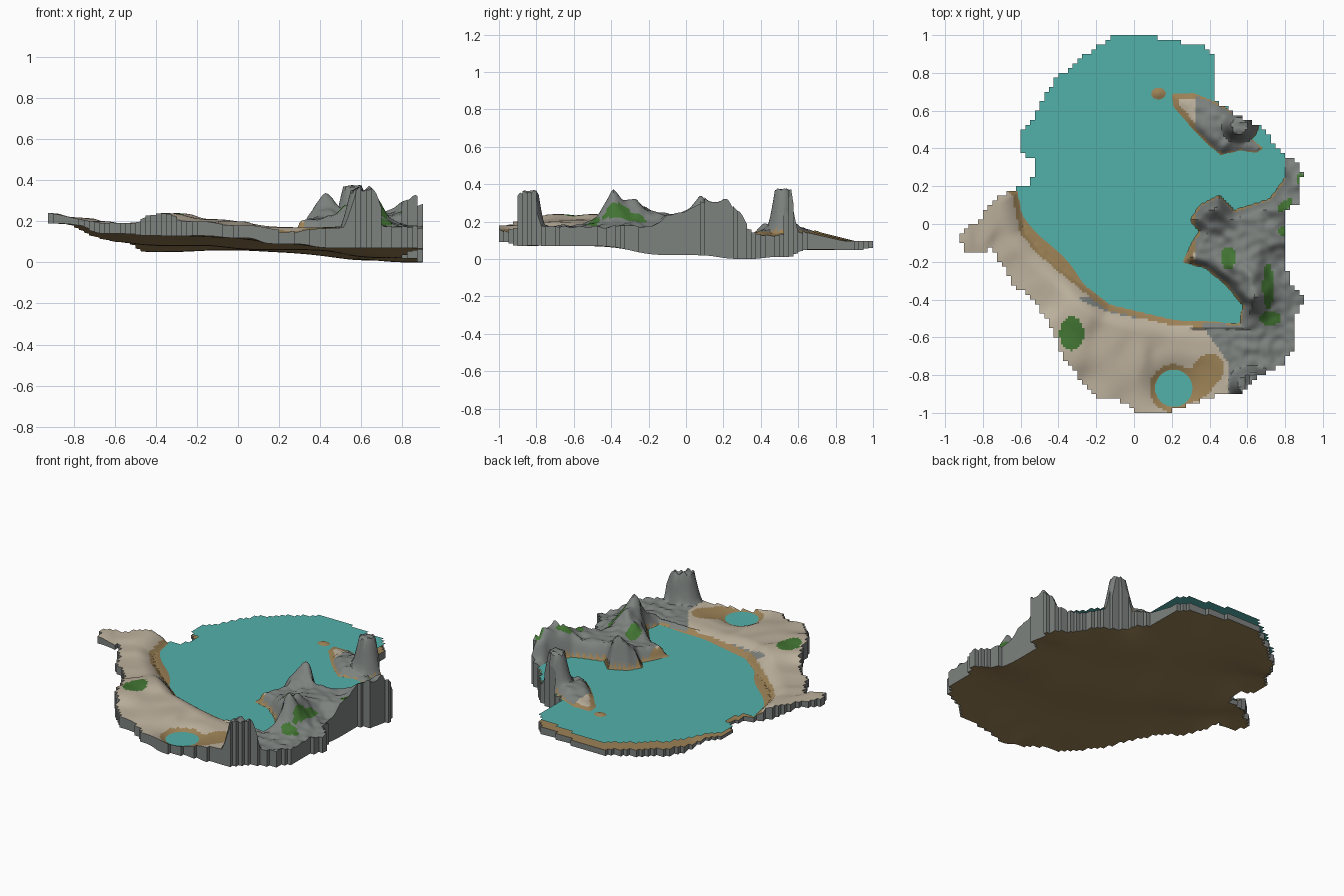
import bpy, math
from mathutils import Vector, noise

if "Cube" in bpy.data.objects:
    bpy.data.objects.remove(bpy.data.objects["Cube"], do_unlink=True)

STEP = 0.0125          # fine surface grid; the coastline is cut on cells twice as large
WATER = 0.142          # lake level

# ---- plan shapes, in hundredths of a unit ----
OUTLINE = [(-10, 100), (8, 100), (20, 97), (38, 94), (43, 87), (43, 65), (55, 58), (65, 53), (72, 46),
           (79, 37), (85, 35), (89, 28), (88, 11), (81, 8), (81, -25), (84, -32), (91, -40), (85, -48),
           (85, -66), (78, -75), (70, -78), (60, -85), (58, -90), (50, -90), (40, -92), (30, -96),
           (20, -97), (19, -100), (0, -100), (-5, -94), (-22, -91), (-28, -83), (-40, -66), (-42, -57),
           (-55, -37), (-63, -33), (-76, -12), (-80, -16), (-88, -16), (-92, -10), (-91, -3), (-84, 0),
           (-72, 15), (-64, 18), (-57, 20), (-52, 28), (-52, 33), (-60, 37), (-60, 50), (-52, 57),
           (-48, 68), (-40, 78), (-20, 94)]
LAKE = [(-62, 17), (-58, -3), (-50, -13), (-37, -24), (-26, -33), (-13, -43), (8, -48), (21, -51),
        (40, -52), (56, -53), (58, -43), (49, -32), (38, -23), (26, -20), (32, -8), (35, -4), (30, 2),
        (35, 10), (45, 15), (53, 7), (72, 13), (80, 24), (80, 36), (90, 60), (60, 120), (-80, 120),
        (-80, 30)]
ISLAND = [(20, 69), (32, 69), (46, 63), (56, 56), (64, 50), (62, 45), (68, 40), (65, 38), (56, 39),
          (46, 37), (40, 42), (29, 53), (21, 62)]

# ---- height samples (x, y, z) that are blended smoothly ----
LAND = [(-91, -8, 24), (-80, -5, 22), (-70, -10, 20), (-60, -25, 19), (-50, -42, 19), (-40, -55, 23),
        (-35, -68, 24), (-22, -88, 20), (-30, -50, 24), (-15, -60, 21), (0, -70, 20), (0, -98, 18),
        (15, -70, 17), (35, -65, 17), (50, -70, 17), (80, -60, 17), (85, -45, 17), (80, -20, 17),
        (70, 0, 23), (60, -10, 24), (82, -5, 24), (88, 20, 31), (86, 5, 31), (45, -15, 21),
        (35, -80, 16), (60, -50, 18), (84, 34, 15), (88, 27, 26), (30, 64, 16), (45, 52, 19), (62, 41, 16)]
BASE = [(-91, -10, 19), (-60, -33, 14), (-40, -60, 13), (-20, -92, 13), (0, -100, 12), (20, -97, 9),
        (50, -89, 7), (85, -60, 7), (81, 0, 2), (86, 34, 0), (65, 53, 1), (43, 70, 5), (0, 100, 6),
        (-40, 80, 5), (-60, 45, 10), (-30, 20, 8), (20, 0, 6)]

# hills: x, y, added height, radius
HILLS = [(0.43, 0.08, 0.12, 0.075), (0.64, -0.39, 0.18, 0.075), (0.52, -0.22, 0.05, 0.06),
         (0.62, -0.27, 0.09, 0.06), (0.88, 0.23, 0.03, 0.03), (0.86, 0.1, 0.03, 0.03)]
# rock towers: x, y, top height, top radius, foot radius, stretch along x
TOWERS = [(0.625, -0.85, 0.355, 0.06, 0.1, 1.3), (0.56, 0.52, 0.37, 0.045, 0.09, 1.1)]
# painted patches: x, y, half length, half width, tilt in degrees
GRASS = [(-0.33, -0.58, 0.065, 0.09, 0), (0.5, -0.18, 0.04, 0.06, 0), (0.71, -0.33, 0.03, 0.12, 0),
         (0.72, -0.5, 0.06, 0.035, 0), (0.8, 0.1, 0.05, 0.02, 40), (0.79, -0.04, 0.025, 0.025, 0),
         (0.88, 0.24, 0.02, 0.03, 0)]
GRAVEL = [(-0.13, -0.44, 0.16, 0.025, -18)]
DAMP = [(0.39, -0.78, 0.08, 0.1, -30), (0.28, -0.86, 0.15, 0.09, 15)]


def srgb(r, g, b):
    return tuple((c / 255) ** 2.2 for c in (r, g, b)) + (1.0,)


def material(name, colour):
    m = bpy.data.materials.new(name)
    m.use_nodes = True
    m.diffuse_color = colour
    m.node_tree.nodes["Principled BSDF"].inputs["Base Color"].default_value = colour
    return m


pale_sand = material("pale_sand", srgb(188, 176, 156))
wet_sand = material("wet_sand", srgb(155, 129, 87))
rock = material("grey_rock", srgb(124, 129, 126))
grass = material("green_grass", srgb(68, 116, 54))
water = material("teal_water", srgb(83, 175, 169))


def signed_distance(poly, x, y):
    """Distance to a closed polygon, positive inside."""
    inside, best = False, 9.0
    px, py = x * 100, y * 100
    ax, ay = poly[-1]
    best = 1e9
    for bx, by in poly:
        if (ay > py) != (by > py) and px < (bx - ax) * (py - ay) / (by - ay) + ax:
            inside = not inside
        ex, ey = bx - ax, by - ay
        t = max(0, min(1, ((px - ax) * ex + (py - ay) * ey) / (ex * ex + ey * ey)))
        best = min(best, (px - ax - t * ex) ** 2 + (py - ay - t * ey) ** 2)
        ax, ay = bx, by
    d = math.sqrt(best) / 100
    return d if inside else -d


def blend(samples, x, y):
    total = weight = 0
    for sx, sy, sz in samples:
        w = ((x - sx / 100) ** 2 + (y - sy / 100) ** 2 + 0.001) ** -1.6
        total += w * sz / 100
        weight += w
    return total / weight


def in_patch(patches, x, y):
    for cx, cy, a, b, tilt in patches:
        c, s = math.cos(math.radians(tilt)), math.sin(math.radians(tilt))
        u, v = (x - cx) * c + (y - cy) * s, (y - cy) * c - (x - cx) * s
        if (u / a) ** 2 + (v / b) ** 2 < 1:
            return True
    return False


def shore(x, y):
    """Distance inland from the nearest water, negative under water."""
    islet = 0.03 - math.hypot((x - 0.13) * 0.8, y - 0.69)
    land = max(-signed_distance(LAKE, x, y), signed_distance(ISLAND, x, y), islet)
    pond = math.hypot(x - 0.21, y + 0.87) - 0.1
    return min(land, pond)


def is_rocky(x, y):
    if y > -0.5:
        return x > 0.32
    return x > min(0.5, 0.37 - 0.7 * (y + 0.55))


def ground(x, y, s, floor):
    if s < 0:
        h = max(WATER - min(-s * 0.25, 0.045), floor + 0.02)
    else:
        width = 0.05 if x > 0.3 and y > -0.56 else 0.11
        k = min(1, s / width)
        h = WATER + k * (2 - k) * (max(blend(LAND, x, y), WATER + 0.004) - WATER)
        for cx, cy, up, r in HILLS:
            q = math.hypot(x - cx, y - cy) / r
            h += up * math.exp(-q ** 1.5) * min(1, s / 0.04)
        if is_rocky(x, y):
            h += 0.014 * min(1, s / 0.05) * noise.noise(Vector((x, y, 0)) * 22)
    for cx, cy, top, inner, outer, stretch in TOWERS:
        r = math.hypot((x - cx) / stretch, y - cy)
        t = max(0, min(1, (outer - r) / (outer - inner)))
        crag = top + 0.02 * noise.noise(Vector((x, y, 3)) * 35)
        h += (crag - h) * t ** 1.4
    return max(h, floor + 0.012)


def build(name, faces, materials, indices, angle):
    """Mesh object from faces given as coordinate tuples, welding shared corners."""
    lookup = {}
    polys = [[lookup.setdefault(p, len(lookup)) for p in f] for f in faces]
    mesh = bpy.data.meshes.new(name)
    mesh.from_pydata(list(lookup), [], polys)
    for m in materials:
        mesh.materials.append(m)
    mesh.polygons.foreach_set("material_index", indices)
    obj = bpy.data.objects.new(name, mesh)
    bpy.context.collection.objects.link(obj)
    bpy.ops.object.select_all(action='DESELECT')
    obj.select_set(True)
    bpy.context.view_layer.objects.active = obj
    bpy.ops.object.shade_smooth_by_angle(angle=math.radians(angle))


# ---- cells inside the coastline ----
cells = set()
for i in range(-40, 40):
    for j in range(-40, 40):
        if signed_distance(OUTLINE, (2 * i + 1) * STEP, (2 * j + 1) * STEP) > 0:
            cells.update((2 * i + a, 2 * j + b) for a in (0, 1) for b in (0, 1))

top, bottom, coast = {}, {}, {}
for i, j in cells:
    for n in ((i, j), (i + 1, j), (i + 1, j + 1), (i, j + 1)):
        if n not in top:
            x, y = n[0] * STEP, n[1] * STEP
            low = blend(BASE, x, y)
            coast[n] = shore(x, y)
            bottom[n] = (x, y, low)
            top[n] = (x, y, ground(x, y, coast[n], low))

# ---- collect surfaces ----
land, land_colour, under, walls, sheet = [], [], [], [], []
for i, j in sorted(cells):
    ring = [(i, j), (i + 1, j), (i + 1, j + 1), (i, j + 1)]
    x, y = (i + 0.5) * STEP, (j + 0.5) * STEP
    s = sum(coast[n] for n in ring) / 4
    rocky = is_rocky(x, y)
    if s < (0.006 if rocky else 0.028) or (in_patch(DAMP, x, y) and not rocky):
        colour = 1
    elif in_patch(GRASS, x, y):
        colour = 3
    else:
        colour = 2 if rocky or in_patch(GRAVEL, x, y) else 0
    if any(math.hypot(x - t[0], y - t[1]) < t[4] for t in TOWERS):
        colour = 2
    land.append([top[n] for n in ring])
    land_colour.append(colour)
    under.append([bottom[n] for n in reversed(ring)])
    if min(top[n][2] for n in ring) < WATER:
        sheet.append([(*top[n][:2], WATER) for n in ring])
    for k, side in enumerate(((i, j - 1), (i + 1, j), (i, j + 1), (i - 1, j))):
        if side not in cells:
            a, b = ring[k], ring[(k + 1) % 4]
            walls.append([bottom[a], bottom[b], top[b], top[a]])

build("land_surface", land, [pale_sand, wet_sand, rock, grass], land_colour, 40)
build("cliff_walls", walls, [rock], [0] * len(walls), 20)
build("underside", under, [wet_sand], [0] * len(under), 40)
build("lake_and_pond", sheet, [water], [0] * len(sheet), 40)
